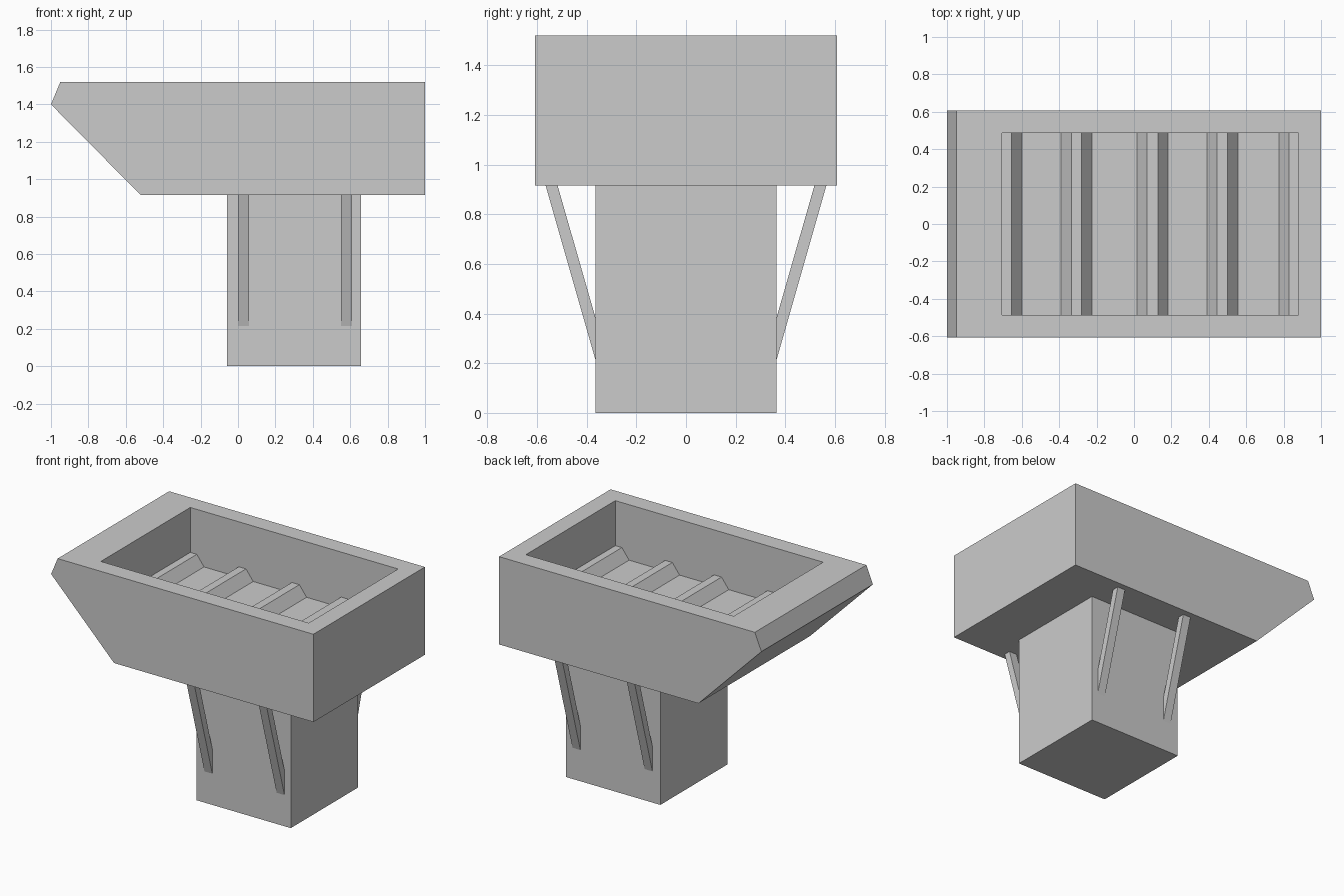
import bpy, bmesh

if "Cube" in bpy.data.objects:
    bpy.data.objects.remove(bpy.data.objects["Cube"])


def prism(name, profile, lo, hi, axis="y"):
    """Extrude a closed profile: (x, z) along y, or (y, z) along x."""
    def place(p, t):
        return (p[0], t, p[1]) if axis == "y" else (t, p[0], p[1])
    bm = bmesh.new()
    a = [bm.verts.new(place(p, lo)) for p in profile]
    b = [bm.verts.new(place(p, hi)) for p in profile]
    bm.faces.new(a)
    bm.faces.new(b[::-1])
    n = len(profile)
    for i in range(n):
        j = (i + 1) % n
        bm.faces.new((a[j], a[i], b[i], b[j]))
    bmesh.ops.recalc_face_normals(bm, faces=bm.faces)
    mesh = bpy.data.meshes.new(name)
    bm.to_mesh(mesh)
    bm.free()
    ob = bpy.data.objects.new(name, mesh)
    bpy.context.collection.objects.link(ob)
    return ob


def rect(x0, x1, z0, z1):
    return [(x0, z0), (x1, z0), (x1, z1), (x0, z1)]


TOP, BOTTOM = 1.52, 0.915
FLOOR, RIB_TOP = 1.138, 1.21
X0, X1, Y = -0.705, 0.88, 0.487

# Tray body with a sloped nose
body = prism("tray_body", [(-1, 1.4), (-0.95, TOP), (1, TOP), (1, BOTTOM), (-0.52, BOTTOM)],
             -0.607, 0.607)

# Recess cut into the top
cutter = prism("recess_cutter", rect(X0, X1, FLOOR, TOP + 0.2), -Y, Y)
cutter.hide_render = True
cutter.hide_viewport = True
cut = body.modifiers.new("recess", "BOOLEAN")
cut.operation = "DIFFERENCE"
cut.solver = "EXACT"
cut.object = cutter

# Tapered ribs across the recess floor; the end ones lean on the walls
tops = [(X0, -0.655), (-0.335, -0.28), (0.07, 0.127), (0.445, 0.5), (0.83, X1)]
for i, (a, b) in enumerate(tops):
    left = a if i == 0 else a - 0.055
    right = b if i == len(tops) - 1 else b + 0.055
    prism(f"floor_rib_{i + 1}",
          [(left, FLOOR), (right, FLOOR), (b, RIB_TOP), (a, RIB_TOP)], -Y, Y)

# Pedestal
prism("pedestal", rect(-0.06, 0.658, 0, BOTTOM), -0.365, 0.365)

# Slanted braces on both sides of the pedestal
for side, s in (("front", -1), ("back", 1)):
    for i, x in enumerate((0.0, 0.55)):
        prism(f"{side}_brace_{i + 1}",
              [(s * y, z) for y, z in ((0.365, 0.215), (0.565, BOTTOM),
                                       (0.517, BOTTOM), (0.365, 0.385))],
              x, x + 0.06, "x")
